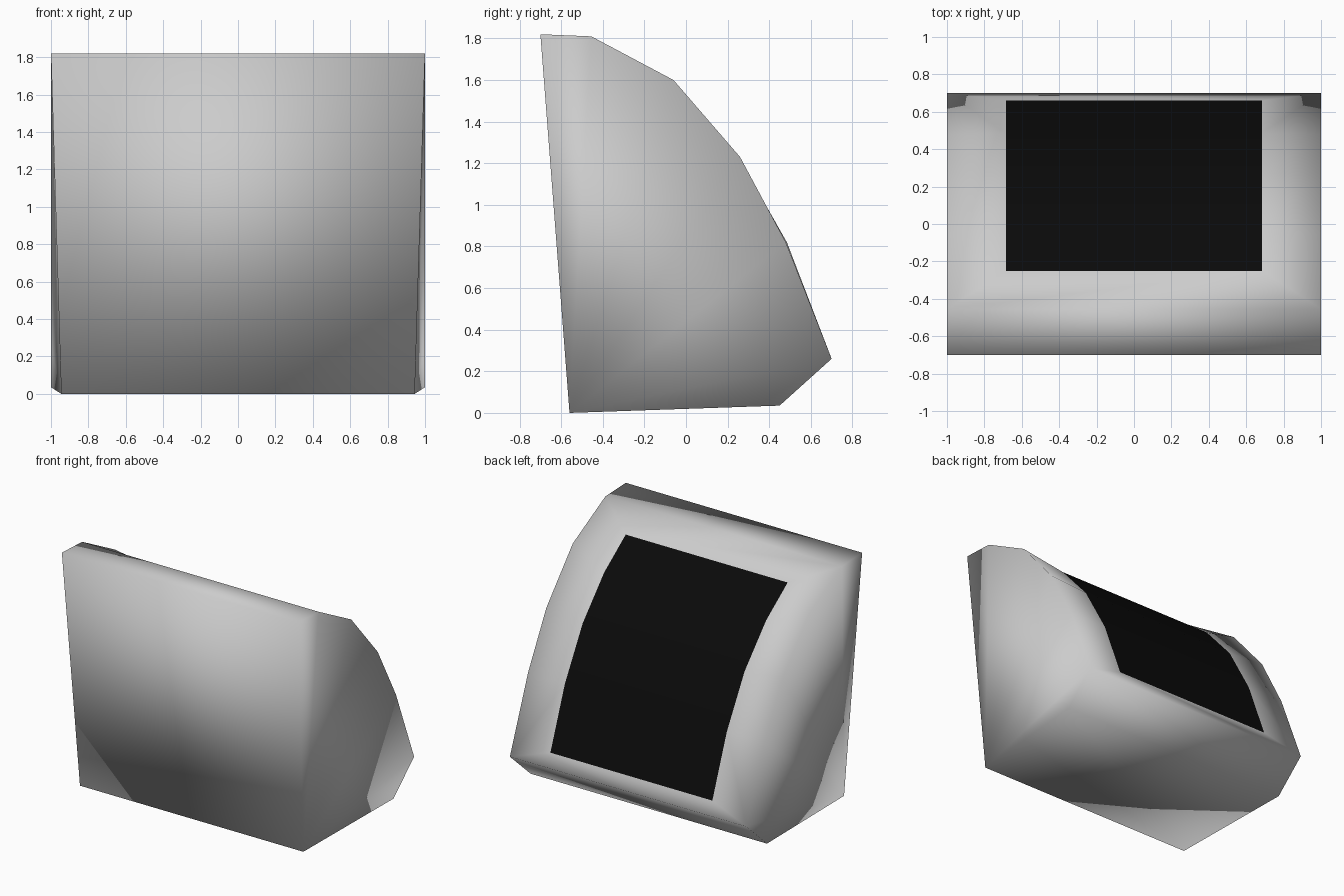
import bpy, bmesh

if "Cube" in bpy.data.objects:
    bpy.data.objects.remove(bpy.data.objects["Cube"])

# Side outline (half width, y, z): front base, rear base, then up the curved back to the front top
OUTLINE = [(0.945, -0.56, 0.0), (1, 0.45, 0.035), (1, 0.70, 0.26), (1, 0.48, 0.82),
           (1, 0.26, 1.23), (1, -0.06, 1.60), (1, -0.455, 1.81), (1, -0.70, 1.82)]
# Panel curve from bottom to top; matches outline points 2..6
PANEL = [(0.685, 0.66, 0.36), (0.685, 0.485, 0.82), (0.685, 0.27, 1.20),
         (0.685, 0.01, 1.49), (0.685, -0.25, 1.68)]


def both_sides(bm, points):
    return [[bm.verts.new((s * x, y, z)) for x, y, z in points] for s in (-1, 1)]


def finish(bm, name):
    bmesh.ops.recalc_face_normals(bm, faces=bm.faces)
    for f in bm.faces:
        f.smooth = True
    mesh = bpy.data.meshes.new(name)
    bm.to_mesh(mesh)
    bm.free()
    obj = bpy.data.objects.new(name, mesh)
    bpy.context.collection.objects.link(obj)
    return obj


# Housing: sides, front, base, top and the frame around the screen opening
bm = bmesh.new()
outer = both_sides(bm, OUTLINE)
inner = both_sides(bm, PANEL)
for o, p in zip(outer, inner):
    for i in range(1, 7):
        bm.faces.new((o[0], o[i], o[i + 1]))
    for i in range(4):
        bm.faces.new((o[i + 2], o[i + 3], p[i + 1], p[i]))
L, R = outer
for i, j in ((0, 1), (1, 2), (6, 7), (7, 0)):
    bm.faces.new((L[i], L[j], R[j], R[i]))
for o, p in ((2, 0), (6, 4)):
    bm.faces.new((L[o], R[o], inner[1][p], inner[0][p]))
# Screen opening is closed while normals are fixed by the separate panel below
finish(bm, "housing")

# Curved black screen filling the opening
bm = bmesh.new()
L, R = both_sides(bm, PANEL)
for i in range(4):
    bm.faces.new((L[i], R[i], R[i + 1], L[i + 1]))
for f in bm.faces:
    f.normal_update()
screen = finish(bm, "screen_panel")
if screen.data.polygons[0].normal.y < 0:
    screen.data.flip_normals()
black = bpy.data.materials.new("black")
black.diffuse_color = (0.003, 0.003, 0.003, 1)
black.use_nodes = True
black.node_tree.nodes["Principled BSDF"].inputs["Base Color"].default_value = black.diffuse_color
screen.data.materials.append(black)
